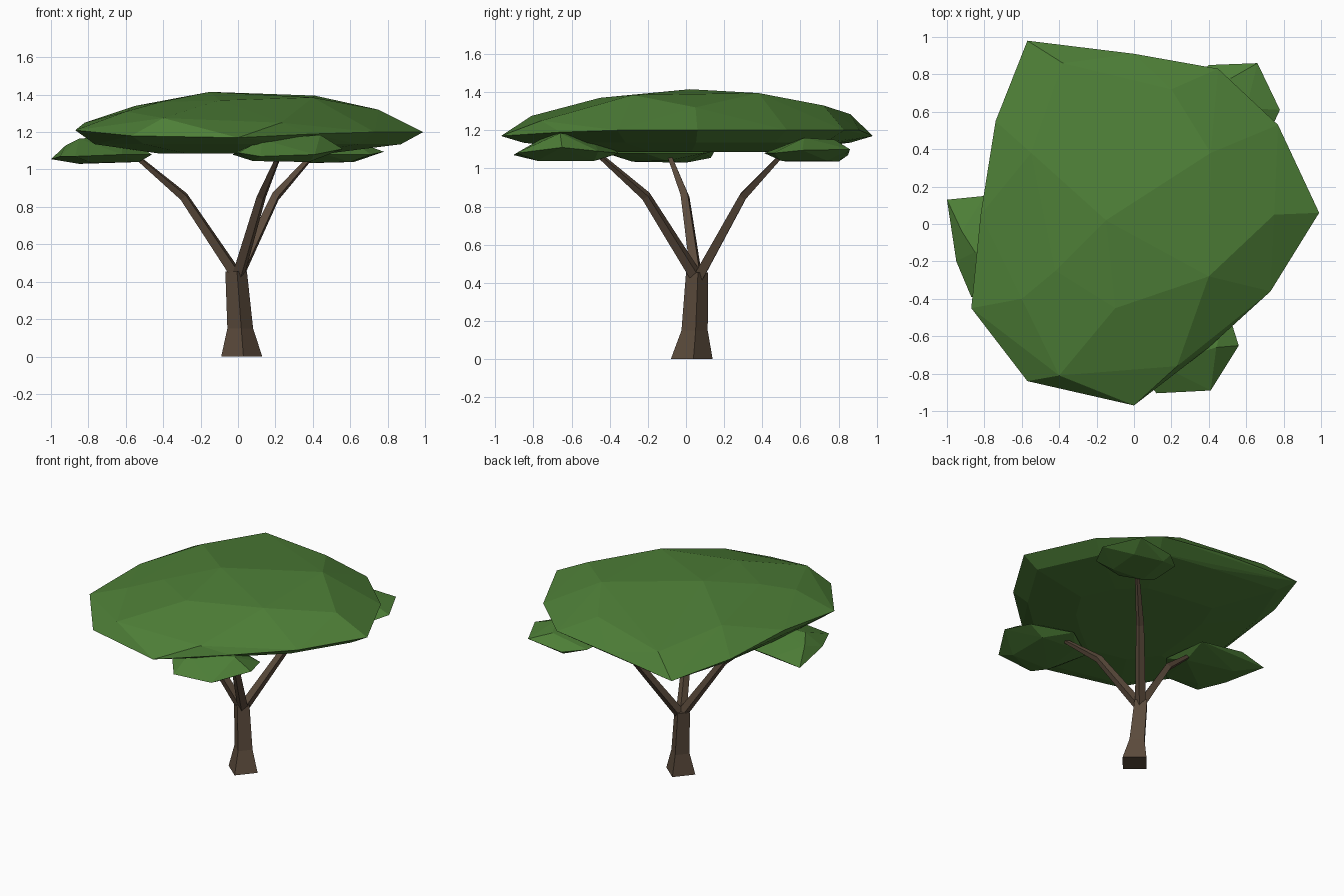
import bpy, bmesh, math
from mathutils import Vector


def material(name, rgb):
    m = bpy.data.materials.new(name)
    m.diffuse_color = (*rgb, 1)
    return m


LEAF = material("leaf green", (0.075, 0.21, 0.038))
BARK = material("bark brown", (0.105, 0.07, 0.045))


def finish(bm, name, mat):
    bmesh.ops.recalc_face_normals(bm, faces=bm.faces)
    me = bpy.data.meshes.new(name)
    bm.to_mesh(me)
    bm.free()
    me.materials.append(mat)
    ob = bpy.data.objects.new(name, me)
    bpy.context.collection.objects.link(ob)
    return ob


def faceted_clump(name, points):
    """Faceted leaf mass wrapped around a few points."""
    bm = bmesh.new()
    for p in points:
        bm.verts.new(p)
    res = bmesh.ops.convex_hull(bm, input=bm.verts)
    loose = [v for v in bm.verts if not v.link_faces]
    bmesh.ops.delete(bm, geom=loose, context='VERTS')
    return finish(bm, name, LEAF)


def square_tube(name, stations, turn=0.0, upright=False):
    """Four-sided tapering limb through (point, radius) stations."""
    bm = bmesh.new()
    axis = (Vector(stations[-1][0]) - Vector(stations[0][0])).normalized()
    if upright:
        axis = Vector((0, 0, 1))
    side = axis.cross(Vector((0, 1, 0))).normalized()
    other = axis.cross(side)
    rings = []
    for p, r in stations:
        rings.append([bm.verts.new(Vector(p) + r * (math.cos(a) * side + math.sin(a) * other))
                      for a in (turn + k * math.pi / 2 for k in range(4))])
    for lo, hi in zip(rings, rings[1:]):
        for k in range(4):
            bm.faces.new((lo[k], lo[(k + 1) % 4], hi[(k + 1) % 4], hi[k]))
    bm.faces.new(rings[0])
    bm.faces.new(rings[-1])
    return finish(bm, name, BARK)


# Trunk with flared foot
square_tube("trunk", [((0.02, 0.03, 0.0), 0.11), ((0.012, 0.045, 0.15), 0.069),
                      ((-0.01, 0.058, 0.455), 0.058)], turn=0.08, upright=True)

# Three bent branches
branches = {
    "left_branch": [(-0.005, 0.055, 0.43), (-0.29, -0.005, 0.855), (-0.58, -0.10, 1.10)],
    "front_branch": [(0.0, 0.055, 0.43), (0.125, -0.21, 0.855), (0.23, -0.49, 1.10)],
    "back_branch": [(0.0, 0.065, 0.43), (0.20, 0.30, 0.855), (0.42, 0.53, 1.10)],
}
for name, pts in branches.items():
    square_tube(name, list(zip(pts, (0.036, 0.027, 0.013))), turn=0.5)

# Main flat canopy: widest rim, upper dome points, tapered underside
rim = [(-0.57, 0.98, 1.17), (0, 0.91, 1.2), (0.45, 0.83, 1.2), (0.77, 0.53, 1.2),
       (0.99, 0.06, 1.20), (0.73, -0.36, 1.2), (0.40, -0.66, 1.19), (0, -0.97, 1.17),
       (-0.57, -0.84, 1.18), (-0.87, -0.45, 1.21), (-0.82, 0.05, 1.25), (-0.74, 0.55, 1.21)]
dome = [(-0.15, 0.02, 1.415), (0.41, 0.38, 1.395), (0.40, -0.28, 1.385), (-0.10, -0.45, 1.37),
        (0.75, 0.05, 1.32), (0.20, 0.72, 1.33), (-0.38, 0.86, 1.285), (-0.55, 0.38, 1.34),
        (-0.42, -0.25, 1.36), (-0.60, -0.40, 1.31), (-0.40, -0.81, 1.275), (0.23, -0.76, 1.25)]
under = [(x * s, y * s, z) for s, z in ((0.88, 1.135), (0.48, 1.085)) for x, y, _ in rim]
faceted_clump("main_canopy", rim + dome + under)

# Small leaf clumps at the branch tips
faceted_clump("left_clump", [
    (-1.0, 0.13, 1.055), (-0.95, -0.20, 1.07), (-0.87, -0.39, 1.07), (-0.92, -0.04, 1.13),
    (-0.80, 0.15, 1.09), (-0.85, -0.15, 1.165), (-0.62, -0.10, 1.18), (-0.62, -0.41, 1.08),
    (-0.46, -0.22, 1.08), (-0.50, 0.10, 1.08), (-0.85, 0.0, 1.03), (-0.78, -0.28, 1.035),
    (-0.53, -0.10, 1.04)])
faceted_clump("front_clump", [
    (0.12, -0.905, 1.07), (0.41, -0.89, 1.08), (0.56, -0.65, 1.11), (0.50, -0.46, 1.09),
    (0.22, -0.35, 1.08), (-0.03, -0.52, 1.08), (0.0, -0.75, 1.09), (0.13, -0.75, 1.16),
    (0.44, -0.66, 1.185), (0.25, -0.50, 1.17), (0.08, -0.78, 1.045), (0.38, -0.78, 1.04),
    (0.38, -0.48, 1.04), (0.12, -0.46, 1.045)])
faceted_clump("back_clump", [
    (0.40, 0.85, 1.07), (0.66, 0.86, 1.10), (0.78, 0.61, 1.095), (0.71, 0.46, 1.08),
    (0.47, 0.41, 1.08), (0.26, 0.52, 1.08), (0.27, 0.74, 1.08), (0.52, 0.78, 1.15),
    (0.60, 0.62, 1.16), (0.42, 0.80, 1.035), (0.62, 0.74, 1.04), (0.60, 0.50, 1.04),
    (0.37, 0.53, 1.035)])
